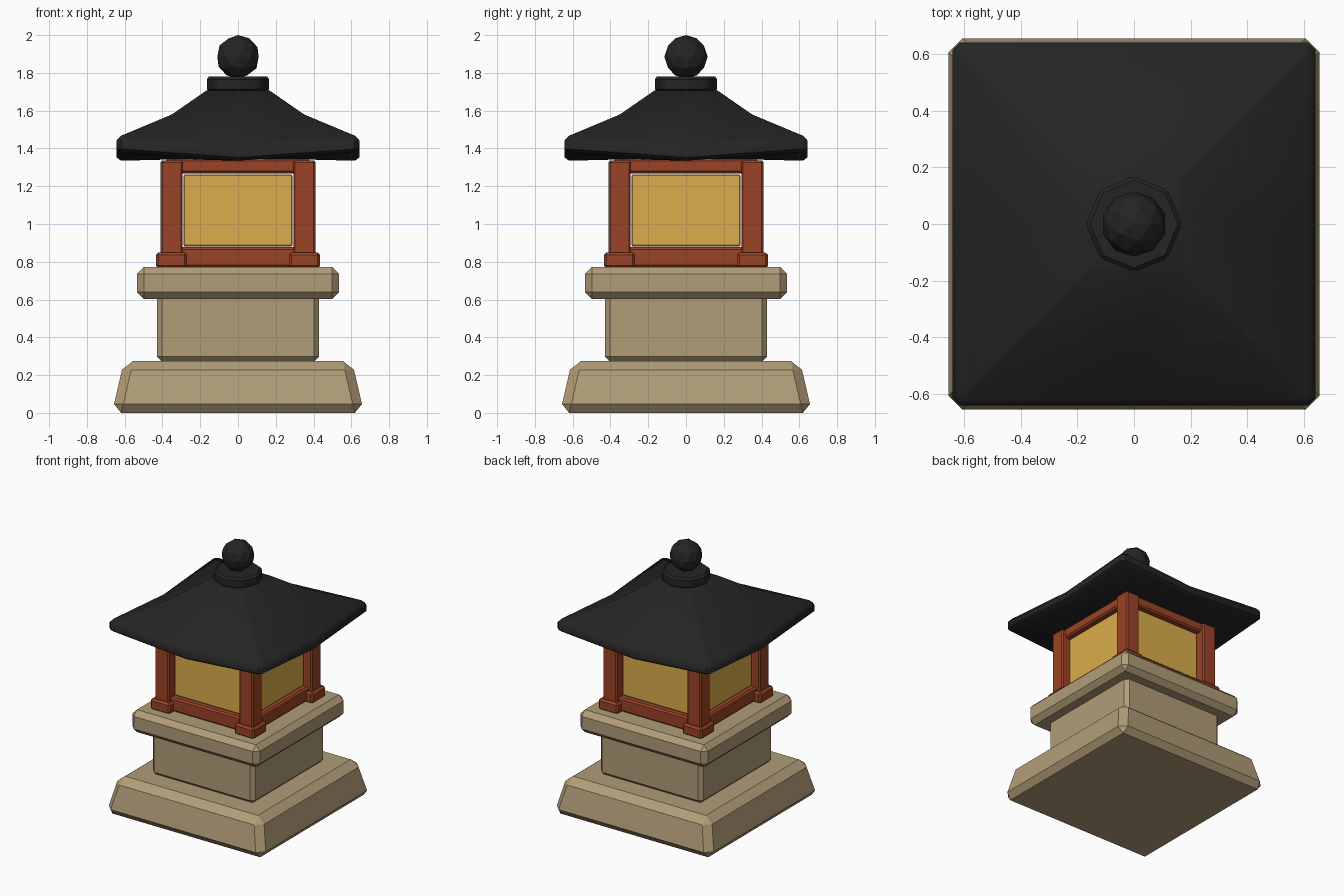
import bpy, bmesh, math
from mathutils import Matrix

if "Cube" in bpy.data.objects:
    bpy.data.objects.remove(bpy.data.objects["Cube"])


def material(name, rgb):
    m = bpy.data.materials.new(name)
    m.diffuse_color = (*rgb, 1)
    m.use_nodes = True
    m.node_tree.nodes["Principled BSDF"].inputs["Base Color"].default_value = m.diffuse_color
    return m


STONE = material("sandstone", (0.44, 0.337, 0.188))
WOOD = material("red_wood", (0.323, 0.055, 0.019))
PAPER = material("golden_paper", (0.716, 0.418, 0.07))
ROOF = material("black_tile", (0.018, 0.018, 0.018))


def finish(bm, name, mat, bevel=0.0, smooth=None):
    bmesh.ops.recalc_face_normals(bm, faces=bm.faces)
    me = bpy.data.meshes.new(name)
    bm.to_mesh(me)
    bm.free()
    me.materials.append(mat)
    if smooth:
        me.shade_smooth()
        me.set_sharp_from_angle(angle=math.radians(smooth))
    ob = bpy.data.objects.new(name, me)
    bpy.context.collection.objects.link(ob)
    if bevel:
        mod = ob.modifiers.new("chamfer", 'BEVEL')
        mod.width, mod.segments, mod.limit_method = bevel, 1, 'ANGLE'
    return ob


def box(name, mat, hx, hy, z0, z1, bevel, centre=(0, 0), top=1.0, turn=0):
    """Chamfered box, optionally tapered, turned by quarter turns about z."""
    bm = bmesh.new()
    bmesh.ops.create_cube(bm, size=2)
    for v in bm.verts:
        k = top if v.co.z > 0 else 1
        v.co = (centre[0] + v.co.x * hx * k, centre[1] + v.co.y * hy * k,
                z1 if v.co.z > 0 else z0)
    bm.transform(Matrix.Rotation(turn * math.pi / 2, 4, 'Z'))
    return finish(bm, name, mat, bevel)


# stone pedestal
box("base_plinth", STONE, 0.667, 0.667, 0, 0.275, 0.048, top=0.905)
box("pedestal_shaft", STONE, 0.43, 0.43, 0.27, 0.63, 0.028)
box("pedestal_cap", STONE, 0.535, 0.535, 0.603, 0.772, 0.037)

# timber frame with thin paper windows, the same on all four sides
for i, side in enumerate(("front", "right", "back", "left")):
    box(f"{side}_corner_post", WOOD, 0.059, 0.059, 0.77, 1.335, 0.01, (-0.352, -0.352), turn=i)
    box(f"{side}_post_foot", WOOD, 0.082, 0.082, 0.765, 0.85, 0.014, (-0.352, -0.352), turn=i)
    box(f"{side}_bottom_rail", WOOD, 0.345, 0.037, 0.772, 0.877, 0.012, (0, -0.347), turn=i)
    box(f"{side}_top_rail", WOOD, 0.345, 0.037, 1.268, 1.345, 0.012, (0, -0.347), turn=i)
    box(f"{side}_window", PAPER, 0.288, 0.013, 0.882, 1.263, 0.006, (0, -0.338), turn=i)

# roof: square rings with clipped corners that lift at the eaves
# (half width, corner clip, height at mid side, corner lift)
rings = [(0.30, 0.02, 1.343, 0.0), (0.62, 0.02, 1.335, 0.045), (0.642, 0.025, 1.352, 0.045),
         (0.642, 0.025, 1.398, 0.045), (0.622, 0.025, 1.421, 0.045),
         (0.35, 0.012, 1.58, 0.0), (0.165, 0.01, 1.708, 0.0)]
bm = bmesh.new()
loops = []
for h, c, z, lift in rings:
    loop = []
    for k in range(4):
        rot = Matrix.Rotation(k * math.pi / 2, 4, 'Z')
        for x, dz in ((-h + c, lift), (0, 0), (h - c, lift)):
            v = bm.verts.new((x, -h, z + dz))
            v.co = rot @ v.co
            loop.append(v)
    loops.append(loop)
for a, b in zip(loops, loops[1:]):
    for j in range(12):
        n = (j + 1) % 12
        bm.faces.new((a[j], a[n], b[n], b[j]))
bm.faces.new(loops[0])
bm.faces.new(loops[-1])
finish(bm, "roof", ROOF, smooth=45)

# octagonal collar and faceted ball
bm = bmesh.new()
bmesh.ops.create_cone(bm, cap_ends=True, segments=8, radius1=0.17, radius2=0.17, depth=0.08,
                      matrix=Matrix.Translation((0, 0, 1.74)))
finish(bm, "finial_collar", ROOF, 0.014)
bm = bmesh.new()
bmesh.ops.create_icosphere(bm, subdivisions=2, radius=0.115,
                           matrix=Matrix.Translation((0, 0, 1.885)))
finish(bm, "finial_ball", ROOF)
